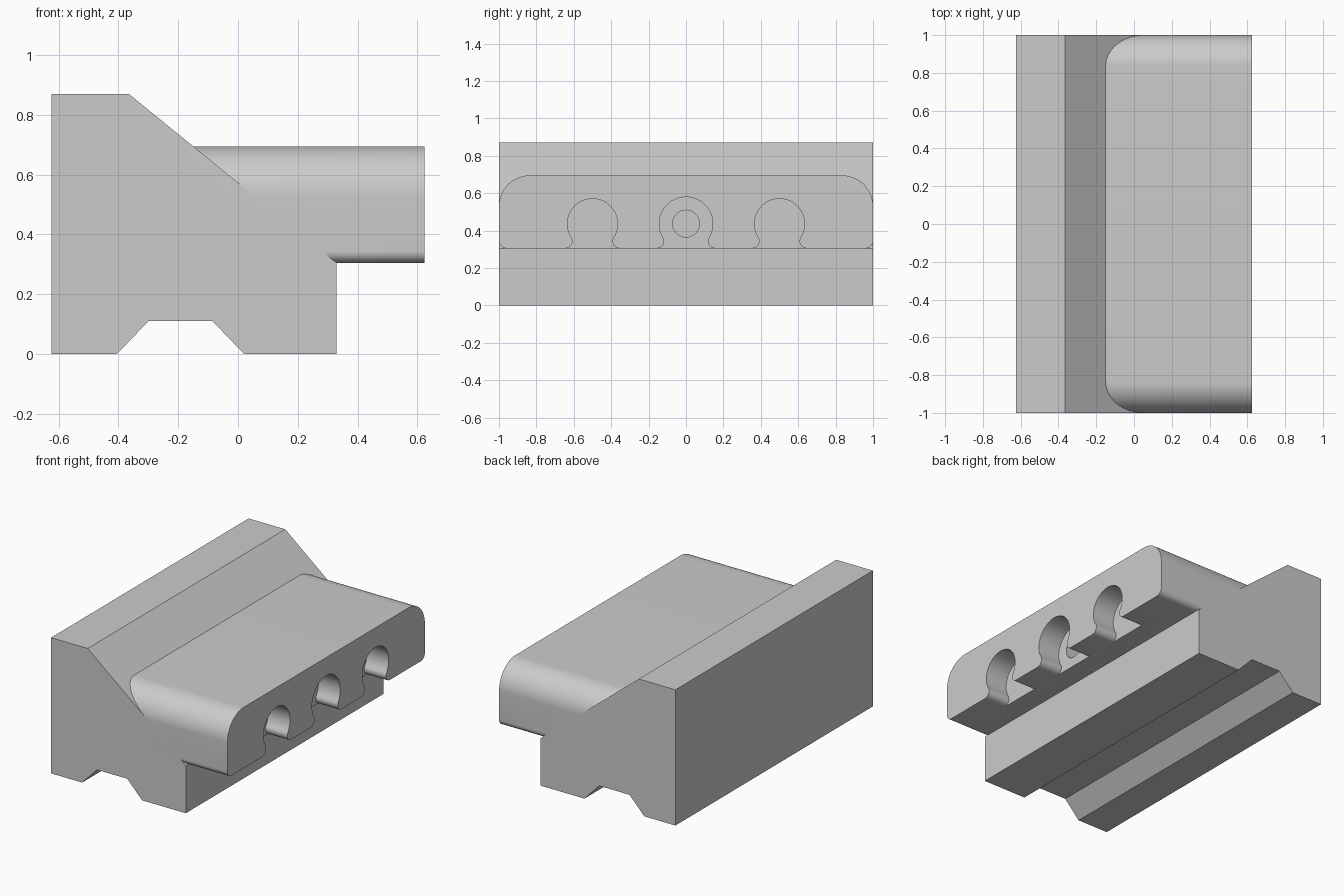
import bpy
import bmesh
import math
from math import cos, sin, pi

default_cube = bpy.data.objects.get("Cube")
if default_cube:
    bpy.data.objects.remove(default_cube, do_unlink=True)

grey = bpy.data.materials.new("plain grey")
grey.use_nodes = True
tone = (0.6, 0.6, 0.6, 1)
grey.diffuse_color = tone
grey.node_tree.nodes["Principled BSDF"].inputs["Base Color"].default_value = tone


def arc(cx, cz, r, start, end, steps=16):
    """Points on a circle, with angles in degrees."""
    angles = [math.radians(start + (end - start) * i / steps) for i in range(steps + 1)]
    return [(cx + r * cos(a), cz + r * sin(a)) for a in angles]


def prism(name, outline, place, low, high):
    """Extrude a closed outline between two positions along one axis."""
    bm = bmesh.new()
    rings = [[bm.verts.new(place(u, v, d)) for u, v in outline] for d in (low, high)]
    for ring in rings:
        bm.faces.new(ring)
    count = len(outline)
    for i in range(count):
        j = (i + 1) % count
        bm.faces.new((rings[0][i], rings[0][j], rings[1][j], rings[1][i]))
    bmesh.ops.recalc_face_normals(bm, faces=bm.faces)
    mesh = bpy.data.meshes.new(name)
    bm.to_mesh(mesh)
    bm.free()
    mesh.materials.append(grey)
    obj = bpy.data.objects.new(name, mesh)
    bpy.context.collection.objects.link(obj)
    return obj


def along_x(u, v, d):
    return (d, u, v)


def along_y(u, v, d):
    return (u, d, v)


def combine(target, tool, operation):
    """Apply a boolean and discard the helper."""
    tool.hide_render = True
    mod = target.modifiers.new(operation.lower(), "BOOLEAN")
    mod.operation = operation
    mod.solver = "EXACT"
    mod.object = tool
    bpy.context.view_layer.objects.active = target
    bpy.ops.object.modifier_apply(modifier=mod.name)
    bpy.data.objects.remove(tool, do_unlink=True)


def slot_outline(y, r, lip=0.038, bottom=0.305, centre=0.436):
    """Keyhole with rounded lips, open at the underside."""
    drop = centre - bottom - lip
    off = math.sqrt((r + lip) ** 2 - drop ** 2)
    dip = math.degrees(math.atan2(drop, off))
    bulb = arc(y, centre, r, -dip, 180 + dip, 40)
    left = arc(y - off, bottom + lip, lip, dip, -90, 12)[1:]
    right = arc(y + off, bottom + lip, lip, 270, 180 - dip, 12)[:-1]
    below = [(y - off, bottom - 0.05), (y + off, bottom - 0.05)]
    return bulb + left + below + right


# Base block with sloped top and dovetail-like groove underneath
block = prism("mounting_block", [
    (-0.625, 0), (-0.405, 0), (-0.3, 0.11), (-0.085, 0.11), (0.02, 0),
    (0.33, 0), (0.33, 0.305), (-0.365, 0.87), (-0.625, 0.87),
], along_y, -1, 1)

# Overhanging shelf with rounded long edges
top_r, low_r = 0.165, 0.04
shelf_outline = (
    arc(1 - low_r, 0.305 + low_r, low_r, -90, 0, 10)
    + arc(1 - top_r, 0.695 - top_r, top_r, 0, 90, 20)
    + arc(top_r - 1, 0.695 - top_r, top_r, 90, 180, 20)
    + arc(low_r - 1, 0.305 + low_r, low_r, 180, 270, 10)
)
shelf = prism("shelf", shelf_outline, along_x, -0.2, 0.625)

# Three keyhole slots in the shelf end, then the deeper central bore
for y, r in ((-0.5, 0.134), (0, 0.143), (0.5, 0.134)):
    combine(shelf, prism("slot_cutter", slot_outline(y, r), along_x, 0.47, 0.7), "DIFFERENCE")
combine(block, shelf, "UNION")
bore = prism("bore_cutter", arc(0, 0.437, 0.072, 0, 348.75, 31), along_x, 0.25, 0.7)
combine(block, bore, "DIFFERENCE")

# Smooth the curved faces and keep the crisp edges
bpy.ops.object.select_all(action="DESELECT")
block.select_set(True)
bpy.context.view_layer.objects.active = block
bpy.ops.object.shade_smooth_by_angle(angle=math.radians(25))
